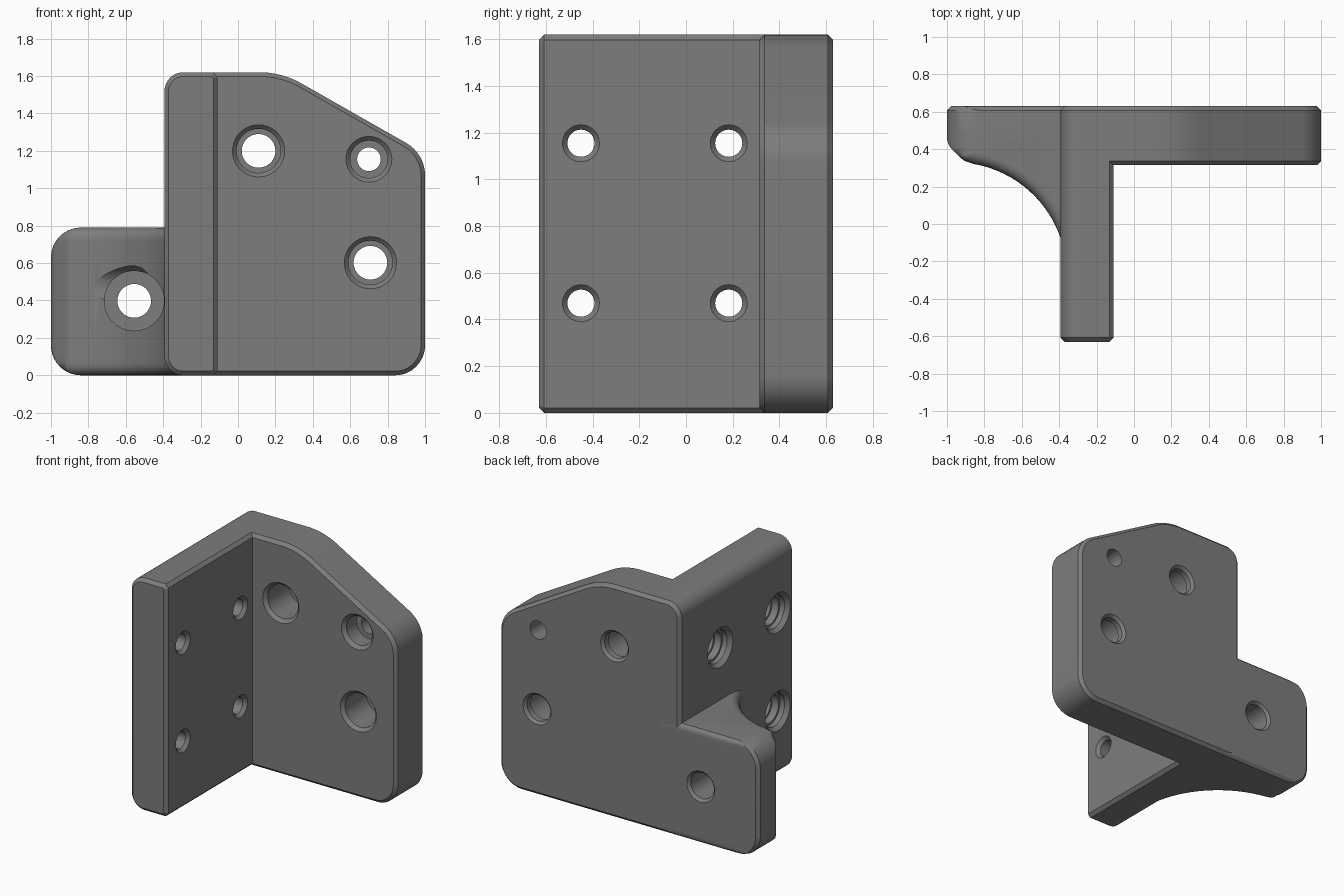
import bpy, bmesh, math
from mathutils import Vector

if "Cube" in bpy.data.objects:
    bpy.data.objects.remove(bpy.data.objects["Cube"])

grey = bpy.data.materials.new("dark_grey")
grey.diffuse_color = (0.205, 0.205, 0.205, 1)
grey.use_nodes = True
grey.node_tree.nodes["Principled BSDF"].inputs["Base Color"].default_value = grey.diffuse_color


def rounded(points, seg=10):
    """Outline from (x, y, radius) corners, counter-clockwise."""
    out = []
    n = len(points)
    for i, (x, y, r) in enumerate(points):
        p = Vector((x, y))
        if r == 0:
            out.append(p)
            continue
        a = (Vector(points[i - 1][:2]) - p).normalized()
        b = (Vector(points[(i + 1) % n][:2]) - p).normalized()
        half = a.angle(b) / 2
        c = p + (a + b).normalized() * (r / math.sin(half))
        s = p + a * (r / math.tan(half)) - c
        e = p + b * (r / math.tan(half)) - c
        for k in range(seg + 1):
            t = k / seg
            out.append(c + (s * (1 - t) + e * t).normalized() * r)
    return out


def inset(poly, d):
    """Move every side of a counter-clockwise outline inward by d."""
    out = []
    for i, p in enumerate(poly):
        u = (p - poly[i - 1]).normalized()
        v = (poly[(i + 1) % len(poly)] - p).normalized()
        n1, n2 = Vector((-u.y, u.x)), Vector((-v.y, v.x))
        out.append(p + (n1 + n2) * (d / (1 + n1.dot(n2))))
    return out


def loft(name, rings):
    """Solid from a stack of equal-length point rings."""
    bm = bmesh.new()
    vs = [[bm.verts.new(p) for p in r] for r in rings]
    n = len(vs[0])
    for a, b in zip(vs, vs[1:]):
        for i in range(n):
            j = (i + 1) % n
            bm.faces.new((a[i], a[j], b[j], b[i]))
    bm.faces.new(vs[0])
    bm.faces.new(vs[-1])
    bmesh.ops.recalc_face_normals(bm, faces=bm.faces)
    me = bpy.data.meshes.new(name)
    bm.to_mesh(me)
    bm.free()
    me.materials.append(grey)
    ob = bpy.data.objects.new(name, me)
    bpy.context.collection.objects.link(ob)
    return ob


def prism(name, poly, levels):
    """Extrude an xz outline along y; levels are (position, inset)."""
    return loft(name, [[(p.x, h, p.y) for p in inset(poly, d)] for h, d in levels])


def lathe(name, center, axis, steps):
    """Stepped round cutter; steps are (position along axis, radius)."""
    rings = []
    for h, r in steps:
        ring = []
        for k in range(40):
            a = math.tau * k / 40
            u, z = center[0] + r * math.cos(a), center[1] + r * math.sin(a)
            ring.append((u, h, z) if axis == "y" else (h, u, z))
        rings.append(ring)
    return loft(name, rings)


def combine(target, tool, op):
    m = target.modifiers.new(op, "BOOLEAN")
    m.operation, m.object, m.solver = op, tool, "EXACT"
    bpy.context.view_layer.objects.active = target
    bpy.ops.object.modifier_apply(modifier=m.name)
    bpy.data.objects.remove(tool)


C = 0.022     # edge chamfer
TOP = 1.62
FRONT, BACK = 0.315, 0.63

# Back plate with the sloping shoulder
plate = prism("bracket_body", rounded([
    (-0.2, 0, 0), (1.0, 0, 0.16), (1.0, 1.185, 0.2),
    (0.235, TOP, 0.45), (-0.2, TOP, 0)]),
    [(FRONT, C), (FRONT + C, 0), (BACK - C, 0), (BACK, C)])

# Forward standing flange, rounded on its outer side
flange = prism("flange", rounded([
    (-0.393, 0, 0.1), (-0.11 - C, 0, 0), (-0.11, C, 0),
    (-0.11, TOP - C, 0), (-0.11 - C, TOP, 0), (-0.393, TOP, 0.1)]),
    [(-0.63, C), (-0.63 + C, 0), (BACK - C, 0), (BACK, C)])
combine(plate, flange, "UNION")

# Side foot: scooped plan, soft front edges, rounded outer corners
H, R, SOFT, RIGHT = 0.79, 0.16, 0.06, -0.25
scoop = [(-0.96 + 0.6 * math.cos(math.radians(a)),
          -0.27 + 0.6 * math.sin(math.radians(a)), 0) for a in range(80, 3, -4)]
plan = rounded([(-0.15, 0.8, 0), (-1, 0.8, 0), (-1, 0.425, 0.1), (-0.91, 0.338, 0.08)]
               + scoop + [(-0.15, scoop[-1][1], 0)])


def quarter(radius, edge):
    """Setback of a rounded edge at a given distance from its face."""
    t = max(0, radius - edge)
    return radius - math.sqrt(radius * radius - t * t)


def foot_ring(z):
    edge = min(z, H - z)
    left = -1 + quarter(R, edge)
    back = BACK - max(0, C - edge)
    front = inset(plan, quarter(SOFT, edge))[2:-1]
    ring = [(RIGHT, back), (left + C, back), (left, back - C)]
    ring += [(max(p.x, left), p.y) for p in front]
    ring.append((RIGHT, front[-1].y))
    return [(x, y, z) for x, y in ring]


low = [R * (1 - math.cos(math.radians(9 * k))) for k in range(11)]
foot = loft("foot", [foot_ring(z) for z in low + [H - z for z in reversed(low)]])

# Two large counterbored holes in the back plate
for c in ((0.11, 1.2), (0.708, 0.602)):
    combine(plate, lathe("hole", c, "y", [
        (0.29, 0.163), (0.338, 0.118), (0.57, 0.118), (0.57, 0.09),
        (0.612, 0.09), (0.65, 0.128)]), "DIFFERENCE")

# Small counterbored hole
combine(plate, lathe("hole", (0.7, 1.155), "y", [
    (0.29, 0.147), (0.338, 0.1), (0.45, 0.1), (0.45, 0.063), (0.7, 0.063)]), "DIFFERENCE")

# Foot hole with spot face
combine(foot, lathe("hole", (-0.555, 0.398), "y", [
    (-0.3, 0.16), (0.38, 0.16), (0.38, 0.09), (0.612, 0.09), (0.65, 0.128)]), "DIFFERENCE")

# Four stepped flange holes; the inner low one runs out through the foot
bore = [(-0.08, 0.108), (-0.132, 0.058), (-0.23, 0.058), (-0.23, 0.085),
        (-0.28, 0.085), (-0.28, 0.1), (-0.33, 0.1), (-0.33, 0.115)]
for y in (-0.45, 0.183):
    for z in (0.47, 1.155):
        inner = y > 0 and z < 0.8
        mouth = [(-1.1, 0.115)] if inner else [(-0.365, 0.115), (-0.42, 0.16)]
        for part in [plate, foot] if inner else [plate]:
            combine(part, lathe("hole", (y, z), "x", bore + mouth), "DIFFERENCE")

for part in (plate, foot):
    bpy.ops.object.select_all(action="DESELECT")
    part.select_set(True)
    bpy.context.view_layer.objects.active = part
    bpy.ops.object.shade_smooth_by_angle(angle=math.radians(25))
